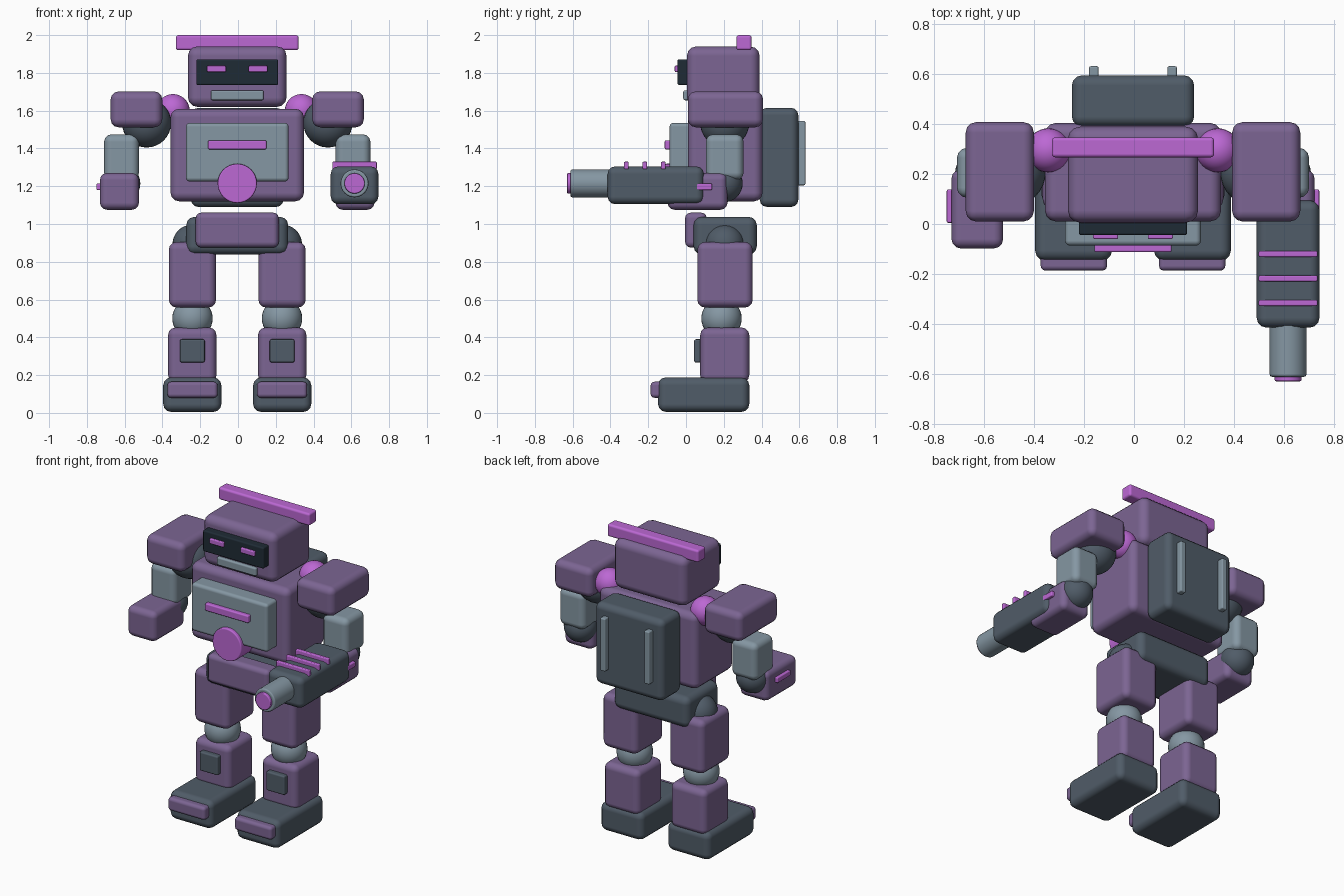
import bpy
import bmesh
from math import pi
from mathutils import Matrix

if "Cube" in bpy.data.objects:
    bpy.data.objects.remove(bpy.data.objects["Cube"])

CX = -0.004  # centre line of the body


def material(name, r, g, b):
    def lin(c):
        c /= 255
        return c / 12.92 if c <= 0.04045 else ((c + 0.055) / 1.055) ** 2.4
    m = bpy.data.materials.new(name)
    m.diffuse_color = (lin(r), lin(g), lin(b), 1)
    m.use_nodes = True
    m.node_tree.nodes["Principled BSDF"].inputs["Base Color"].default_value = m.diffuse_color
    return m


PURPLE = material("dusty purple", 124, 101, 147)
MAGENTA = material("bright magenta", 188, 104, 212)
DARK = material("dark slate", 80, 92, 104)
LIGHT = material("light steel", 133, 151, 163)
BLACK = material("visor black", 31, 43, 53)


def finish(name, bm, mat, bevel=0.0, segments=3):
    mesh = bpy.data.meshes.new(name)
    bm.to_mesh(mesh)
    bm.free()
    mesh.materials.append(mat)
    ob = bpy.data.objects.new(name, mesh)
    bpy.context.collection.objects.link(ob)
    for p in mesh.polygons:
        p.use_smooth = True
    if bevel:
        mod = ob.modifiers.new("rounded edges", 'BEVEL')
        mod.width = bevel
        mod.segments = segments
        mod.limit_method = 'ANGLE'
        mod.harden_normals = True
    return ob


def box(name, x, y, z, mat, bevel):
    """Rounded box from (min, max) ranges; x is relative to the centre line."""
    bm = bmesh.new()
    size = [b - a for a, b in (x, y, z)]
    mid = [(a + b) / 2 for a, b in (x, y, z)]
    mid[0] += CX
    bmesh.ops.create_cube(bm, size=1, matrix=Matrix.Translation(mid) @ Matrix.Diagonal((*size, 1)))
    return finish(name, bm, mat, bevel)


def ball(name, x, y, z, r, mat):
    bm = bmesh.new()
    bmesh.ops.create_uvsphere(bm, u_segments=32, v_segments=16, radius=r,
                              matrix=Matrix.Translation((x + CX, y, z)))
    return finish(name, bm, mat)


def tube(name, x, z, y, r, mat, bevel):
    """Cylinder lying along y."""
    bm = bmesh.new()
    place = Matrix.Translation((x + CX, (y[0] + y[1]) / 2, z)) @ Matrix.Rotation(pi / 2, 4, 'X')
    bmesh.ops.create_cone(bm, cap_ends=True, segments=32, radius1=r, radius2=r,
                          depth=y[1] - y[0], matrix=place)
    return finish(name, bm, mat, bevel, 2)


def sided(s, a, b):
    """Mirror an outward x range to side s."""
    return (a, b) if s > 0 else (-b, -a)


# Head
box("head", (-0.261, 0.261), (0.005, 0.39), (1.62, 1.94), PURPLE, 0.05)
box("head_crest", (-0.325, 0.325), (0.267, 0.347), (1.92, 2.0), MAGENTA, 0.014)
box("visor", (-0.217, 0.217), (-0.045, 0.05), (1.735, 1.872), BLACK, 0.01)
box("mouth_plate", (-0.14, 0.14), (-0.015, 0.05), (1.655, 1.708), LIGHT, 0.01)

# Torso
box("torso", (-0.353, 0.353), (0.01, 0.405), (1.12, 1.61), PURPLE, 0.045)
box("chest_plate", (-0.272, 0.272), (-0.087, 0.05), (1.225, 1.535), LIGHT, 0.02)
box("chest_bar", (-0.155, 0.155), (-0.113, -0.07), (1.395, 1.443), MAGENTA, 0.008)
tube("chest_disc", 0, 1.215, (-0.11, 0.02), 0.104, MAGENTA, 0.008)
box("backpack", (-0.245, 0.245), (0.39, 0.595), (1.09, 1.615), DARK, 0.04)

# Pelvis
box("pelvis", (-0.27, 0.27), (0.04, 0.375), (0.838, 1.038), DARK, 0.045)
box("pelvis_plate", (-0.22, 0.22), (-0.005, 0.11), (0.875, 1.06), PURPLE, 0.03)

for s, side in ((-1, "left"), (1, "right")):
    # Paired head and back details
    box(side + "_eye", sided(s, 0.06, 0.16), (-0.06, -0.03), (1.805, 1.838), MAGENTA, 0.006)
    box(side + "_back_rod", sided(s, 0.138, 0.176), (0.58, 0.632), (1.205, 1.545), LIGHT, 0.008)

    # Arm
    ball(side + "_shoulder_joint", s * 0.34, 0.295, 1.6, 0.088, MAGENTA)
    box(side + "_shoulder_pad", sided(s, 0.397, 0.67), (0.01, 0.408), (1.512, 1.702), PURPLE, 0.042)
    ball(side + "_upper_arm", s * 0.48, 0.205, 1.535, 0.13, DARK)
    box(side + "_arm", sided(s, 0.52, 0.705), (0.105, 0.305), (1.232, 1.475), LIGHT, 0.04)
    ball(side + "_elbow", s * 0.613, 0.2, 1.215, 0.1, DARK)
    box(side + "_forearm", sided(s, 0.52, 0.727), (-0.098, 0.22), (1.075, 1.27), PURPLE, 0.038)
    box(side + "_wrist_trim", sided(s, 0.7, 0.746), (0.005, 0.138), (1.18, 1.214), MAGENTA, 0.006)

    # Leg
    ball(side + "_hip", s * 0.238, 0.205, 0.892, 0.105, DARK)
    box(side + "_thigh", sided(s, 0.112, 0.362), (0.06, 0.353), (0.558, 0.905), PURPLE, 0.04)
    ball(side + "_knee", s * 0.237, 0.188, 0.5, 0.107, LIGHT)
    box(side + "_shin", sided(s, 0.11, 0.366), (0.075, 0.335), (0.16, 0.452), PURPLE, 0.04)
    box(side + "_shin_plate", sided(s, 0.172, 0.303), (0.043, 0.1), (0.267, 0.39), DARK, 0.01)
    box(side + "_foot", sided(s, 0.084, 0.392), (-0.148, 0.335), (0.005, 0.188), DARK, 0.042)
    box(side + "_toe_plate", sided(s, 0.104, 0.37), (-0.187, -0.11), (0.08, 0.165), PURPLE, 0.02)

# Arm cannon
GX = 0.621
box("cannon_body", (GX - 0.126, GX + 0.126), (-0.415, 0.095), (1.105, 1.305), DARK, 0.04)
tube("cannon_barrel", GX, 1.215, (-0.612, -0.38), 0.074, LIGHT, 0.01)
tube("cannon_muzzle", GX, 1.215, (-0.63, -0.59), 0.054, MAGENTA, 0.006)
for i in range(3):
    y = -0.12 - 0.098 * i
    box(f"cannon_band_{i + 1}", (GX - 0.118, GX + 0.118), (y - 0.012, y + 0.012),
        (1.29, 1.33), MAGENTA, 0.006)
